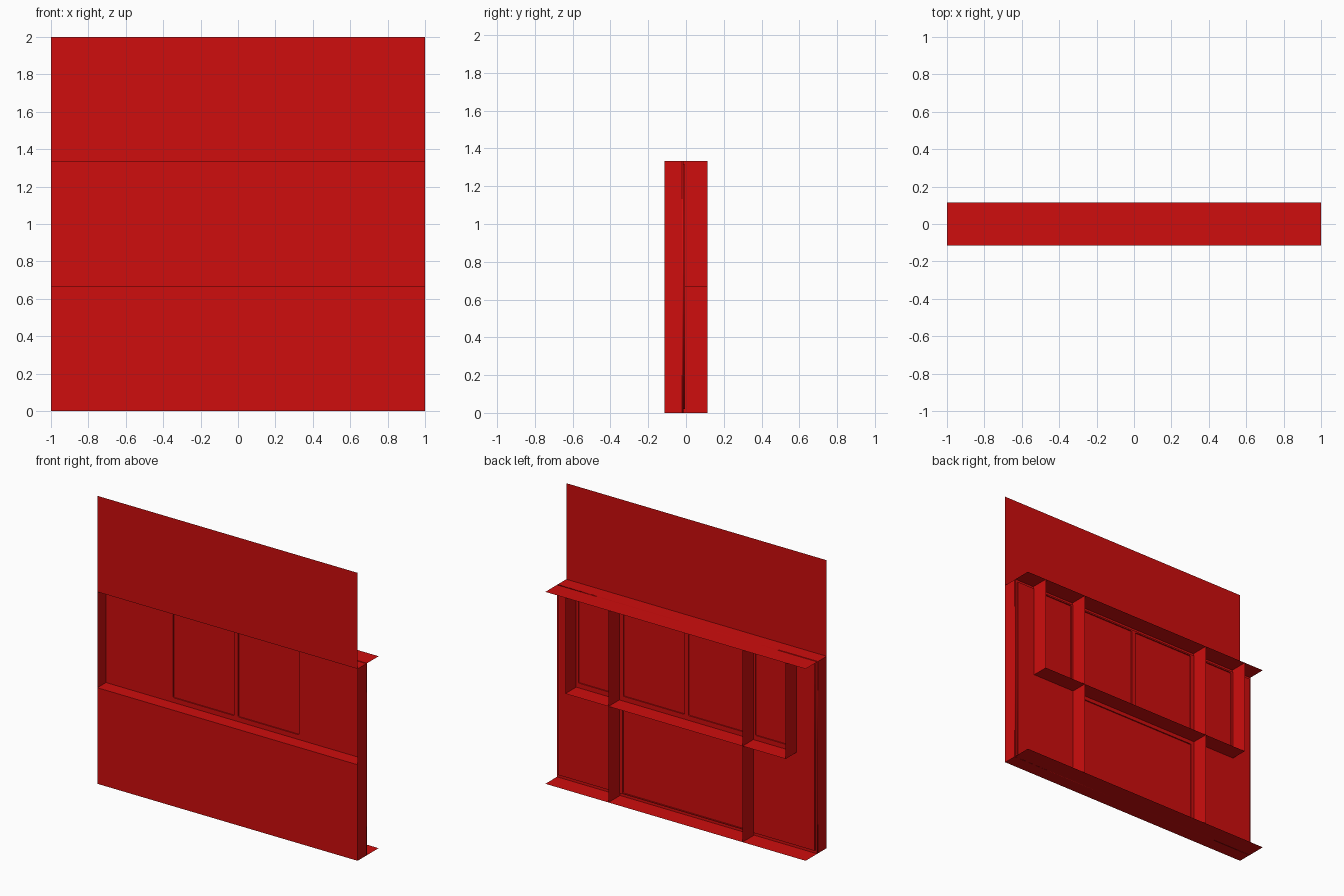
import bpy
import math

cube = bpy.data.objects.get("Cube")
if cube:
    bpy.data.objects.remove(cube, do_unlink=True)

RED = (0.62, 0.004, 0.004, 1.0)
red = bpy.data.materials.new("red_paint")
red.use_nodes = True
red.diffuse_color = RED
red.node_tree.nodes["Principled BSDF"].inputs["Base Color"].default_value = RED

# Main dimensions
W = 1.0                      # half width
FRONT, BACK = -0.115, 0.115  # depth limits
SKIN, PANE, REAR = -0.02, -0.012, -0.004
SILL, HEAD, TOP = 0.667, 1.333, 2.0
INNER_RIB, OUTER_RIB = 0.515, 0.847


def sheet(name, lo, hi):
    """Flat rectangle between two corners that share one coordinate."""
    flat = next(i for i in range(3) if lo[i] == hi[i])
    a, b = [i for i in range(3) if i != flat]
    verts = []
    for pa, pb in ((lo, lo), (hi, lo), (hi, hi), (lo, hi)):
        v = list(lo)
        v[a], v[b] = pa[a], pb[b]
        verts.append(v)
    mesh = bpy.data.meshes.new(name)
    mesh.from_pydata(verts, [], [(0, 1, 2, 3)])
    mesh.materials.append(red)
    obj = bpy.data.objects.new(name, mesh)
    bpy.context.collection.objects.link(obj)
    return obj


def rounded(x0, x1, z0, z1, r):
    """Outline of a rectangle with rounded corners."""
    if r == 0:
        return [(x0, z0), (x1, z0), (x1, z1), (x0, z1)]
    pts = []
    corners = ((x1 - r, z1 - r), (x0 + r, z1 - r), (x0 + r, z0 + r), (x1 - r, z0 + r))
    for i, (cx, cz) in enumerate(corners):
        for k in range(4):
            t = math.pi / 2 * (i + k / 3)
            pts.append((cx + r * math.cos(t), cz + r * math.sin(t)))
    return pts


def plate(name, outline, holes, y0, y1):
    """Thin upright plate with rounded openings."""
    curve = bpy.data.curves.new(name, "CURVE")
    curve.dimensions = "2D"
    curve.fill_mode = "BOTH"
    curve.extrude = (y1 - y0) / 2
    loops = [rounded(*outline, 0)] + [rounded(*h, 0.008) for h in holes]
    for pts in loops:
        spline = curve.splines.new("POLY")
        spline.points.add(len(pts) - 1)
        for p, (x, z) in zip(spline.points, pts):
            p.co = (x, z, 0, 1)
        spline.use_cyclic_u = True
    curve.materials.append(red)
    obj = bpy.data.objects.new(name, curve)
    obj.rotation_euler.x = math.pi / 2
    obj.location.y = (y0 + y1) / 2
    bpy.context.collection.objects.link(obj)
    bpy.ops.object.select_all(action="DESELECT")
    obj.select_set(True)
    bpy.context.view_layer.objects.active = obj
    bpy.ops.object.convert(target="MESH")


# Front fascias and horizontal flanges
sheet("lower_front_panel", (-W, FRONT, 0), (W, FRONT, SILL))
sheet("upper_front_panel", (-W, FRONT, HEAD), (W, FRONT, TOP))
sheet("bottom_flange", (-W, FRONT, 0), (W, BACK, 0))
sheet("top_flange", (-W, FRONT, HEAD), (W, BACK, HEAD))
sheet("front_sill", (-W, FRONT, SILL), (W, SKIN, SILL))
sheet("back_shelf", (-OUTER_RIB, PANE, SILL), (OUTER_RIB, BACK, SILL))

# Side walls and back ribs, mirrored
for side, s in (("left", 1), ("right", -1)):
    sheet(f"{side}_side_wall", (s * W, FRONT, 0), (s * W, SKIN, HEAD))
    sheet(f"{side}_long_rib", (s * INNER_RIB, PANE, 0), (s * INNER_RIB, BACK, HEAD))
    sheet(f"{side}_short_rib", (s * OUTER_RIB, PANE, SILL), (s * OUTER_RIB, BACK, HEAD))

# Recessed wall: window skin, panes and rear lining
windows = [(-0.485, -0.015, 0.7, 1.305), (0.015, 0.485, 0.7, 1.305)]
bays = [(-0.83, -0.53, 0.7, 1.305), (0.53, 0.83, 0.7, 1.305),
        (-0.49, 0.49, 0.025, 0.64)]
plate("window_skin", (-W, W, 0, HEAD), windows, SKIN, PANE)
sheet("window_panes", (-W, PANE, 0), (W, PANE, HEAD))
plate("rear_lining", (-0.985, 0.985, 0.02, 1.315), windows + bays, PANE, REAR)
